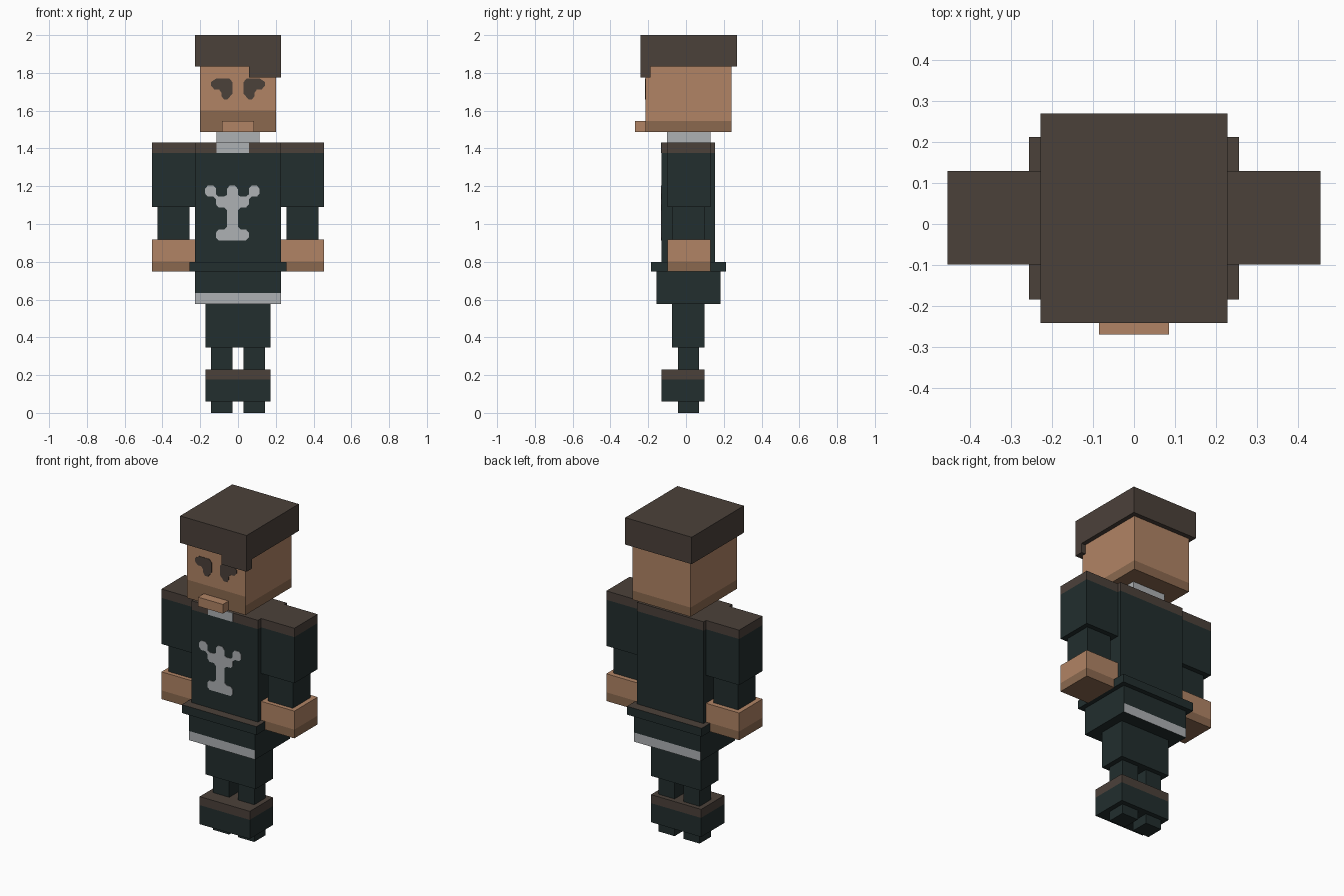
import bpy
import bmesh

cube = bpy.data.objects.get("Cube")
if cube:
    bpy.data.objects.remove(cube, do_unlink=True)


def srgb(*rgb):
    return tuple((c / 255 / 12.92) if c < 10 else ((c / 255 + 0.055) / 1.055) ** 2.4 for c in rgb) + (1.0,)


def material(name, colour):
    m = bpy.data.materials.new(name)
    m.use_nodes = True
    m.diffuse_color = colour
    bsdf = m.node_tree.nodes["Principled BSDF"]
    bsdf.inputs["Base Color"].default_value = colour
    bsdf.inputs["Roughness"].default_value = 0.9
    return m


CLOTH = material("dark cloth", srgb(34, 46, 46))
BROWN = material("dark brown", srgb(75, 65, 58))
SKIN = material("skin", srgb(177, 132, 101))
SHADE = material("stubble skin", srgb(139, 105, 79))
GREY = material("light grey", srgb(174, 177, 180))


def finish(bm, name, mats):
    bmesh.ops.recalc_face_normals(bm, faces=bm.faces)
    mesh = bpy.data.meshes.new(name)
    bm.to_mesh(mesh)
    bm.free()
    for m in mats:
        mesh.materials.append(m)
    obj = bpy.data.objects.new(name, mesh)
    bpy.context.collection.objects.link(obj)
    return obj


def box(name, x, y, z, mats, cuts=(), rule=None):
    """Box over three ranges, sliced at the cut heights; faces passing rule take the second colour."""
    bm = bmesh.new()
    bmesh.ops.create_cube(bm, size=1)
    for v in bm.verts:
        for i, (a, b) in enumerate((x, y, z)):
            v.co[i] = b if v.co[i] > 0 else a
    for h in cuts:
        bmesh.ops.bisect_plane(bm, geom=bm.verts[:] + bm.edges[:] + bm.faces[:],
                               plane_co=(0, 0, h), plane_no=(0, 0, 1))
    bm.normal_update()
    if rule:
        for f in bm.faces:
            f.material_index = int(rule(f.calc_center_median(), f.normal))
    return finish(bm, name, mats)


def plate(name, outline, y, mat, depth=0.004):
    """Thin plate with an x-z outline, standing proud of a front face at y."""
    bm = bmesh.new()
    face = bm.faces.new([bm.verts.new((px, y + 0.001, pz)) for px, pz in outline])
    out = bmesh.ops.extrude_face_region(bm, geom=[face])
    for v in out["geom"]:
        if isinstance(v, bmesh.types.BMVert):
            v.co.y -= depth
    return finish(bm, name, [mat])


W = 0.228  # half width of hair, torso and hips

# Hair and fringe
box("hair", (-W, W), (-0.242, 0.27), (1.833, 2.0), [BROWN])
box("hair_fringe", (0.057, W), (-0.242, -0.187), (1.775, 1.833), [BROWN])

# Head, with the stubble reaching higher on the face
box("head", (-0.2, 0.2), (-0.214, 0.241), (1.488, 1.833), [SKIN, SHADE], (1.545, 1.602),
    lambda c, n: c.z < 1.545 or (n.y < -0.5 and c.z < 1.602))
box("chin", (-0.085, 0.085), (-0.27, -0.214), (1.488, 1.545), [SKIN])

# Eyes with slanted brows
eye = [(0.03, 1.752), (0.045, 1.77), (0.115, 1.77), (0.143, 1.752), (0.143, 1.732), (0.125, 1.712),
       (0.1, 1.712), (0.088, 1.695), (0.088, 1.678), (0.075, 1.66), (0.055, 1.66), (0.03, 1.69)]
for side, s in (("left", 1), ("right", -1)):
    plate(side + "_eye", [(s * px, pz) for px, pz in eye], -0.214, BROWN)

# Neck collar and torso with brown shoulders
box("neck_collar", (-0.114, 0.114), (-0.1, 0.13), (1.40, 1.488), [GREY])
shoulder = lambda c, n: c.z > 1.376
box("torso", (-W, W), (-0.13, 0.154), (0.80, 1.431), [CLOTH, BROWN], (1.376,), shoulder)
plate("collar_front", [(-0.114, 1.376), (0.057, 1.376), (0.057, 1.431), (-0.114, 1.431)], -0.13, GREY)

# Chest emblem: half outline in grid cells, mirrored about its own axis
half = [(.25, 0), (.5, .3), (.5, .85), (.75, 1), (1.25, 1), (1.5, .8), (1.5, .25), (1.75, 0),
        (2.25, 0), (2.5, .3), (2.5, .7), (2.25, 1), (1.75, 1), (1.5, 1.25), (1.5, 1.7), (1.25, 2),
        (.75, 2), (.5, 2.25), (.5, 3.75), (.75, 4), (1.25, 4), (1.5, 4.3), (1.5, 4.75), (1.25, 5)]
cell = 0.058
emblem = half + [(-u, v) for u, v in reversed(half)]
plate("chest_emblem", [(-0.03 + u * cell, 1.203 - v * cell) for u, v in emblem], -0.13, GREY)

# Belt and hips with a grey hem at front and back
box("belt", (-0.256, 0.256), (-0.185, 0.212), (0.748, 0.80), [CLOTH, BROWN], (),
    lambda c, n: n.z > 0.5)
box("hips", (-W, W), (-0.157, 0.183), (0.577, 0.748), [CLOTH, GREY], (0.634,),
    lambda c, n: abs(n.y) > 0.5 and c.z < 0.634)

# Arms, hands, lower legs and feet on both sides
for side, s in (("left", 1), ("right", -1)):
    span = lambda a, b: tuple(sorted((s * a, s * b)))
    box(side + "_sleeve", span(W, 0.456), (-0.099, 0.13), (1.09, 1.431), [CLOTH, BROWN], (1.376,), shoulder)
    box(side + "_forearm", span(0.258, 0.427), (-0.073, 0.1), (0.917, 1.09), [CLOTH])
    box(side + "_hand", span(W, 0.456), (-0.099, 0.13), (0.748, 0.917), [SKIN, SHADE], (0.802,),
        lambda c, n: c.z < 0.802)
    box(side + "_shin", span(0.03, 0.142), (-0.043, 0.069), (0.231, 0.347), [CLOTH])
    box(side + "_foot", span(0.03, 0.142), (-0.043, 0.069), (0.0, 0.06), [CLOTH])

# Thighs and boots with brown cuffs
box("thighs", (-0.172, 0.172), (-0.073, 0.098), (0.347, 0.577), [CLOTH])
box("boots", (-0.172, 0.172), (-0.13, 0.098), (0.06, 0.231), [CLOTH, BROWN], (0.178,),
    lambda c, n: c.z > 0.178)
